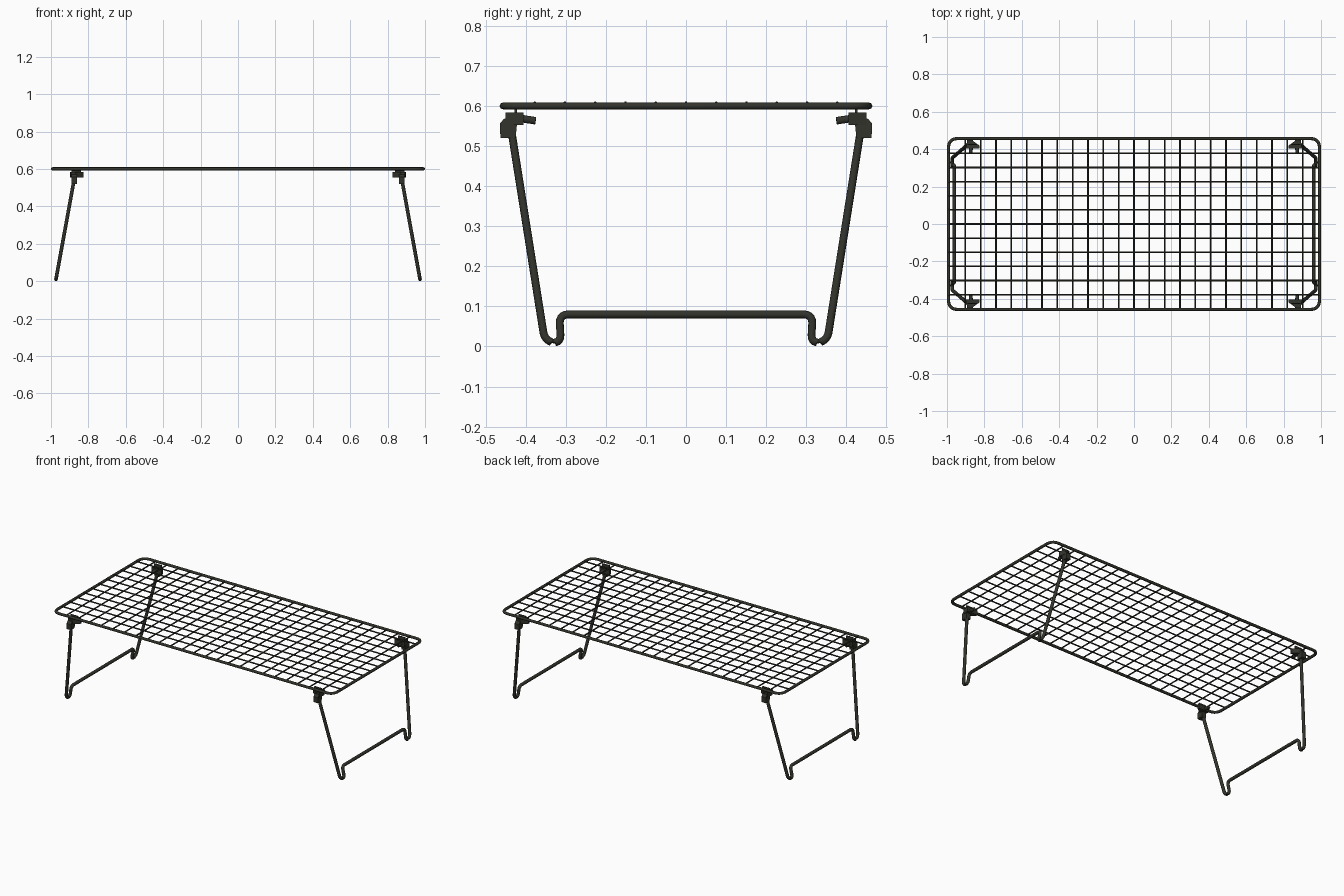
import bpy, bmesh, math
from mathutils import Vector

if "Cube" in bpy.data.objects:
    bpy.data.objects.remove(bpy.data.objects["Cube"])

metal = bpy.data.materials.new("dark_metal")
metal.diffuse_color = (0.033, 0.033, 0.025, 1)
metal.use_nodes = True
metal.node_tree.nodes["Principled BSDF"].inputs["Base Color"].default_value = metal.diffuse_color


def finish(ob, smooth=True):
    ob.data.materials.clear()
    ob.data.materials.append(metal)
    for p in ob.data.polygons:
        p.use_smooth = smooth
    return ob


def rounded(points, closed=False, steps=5):
    """Replace corners (x, y, z, radius) with smooth bends."""
    out, n = [], len(points)
    for i, p in enumerate(points):
        c, r = Vector(p[:3]), p[3]
        if r == 0 or (not closed and i in (0, n - 1)):
            out.append(c)
            continue
        a = c + (Vector(points[i - 1][:3]) - c).normalized() * r
        b = c + (Vector(points[(i + 1) % n][:3]) - c).normalized() * r
        for k in range(steps + 1):
            t = k / steps
            w = 0.85 * 2 * t * (1 - t)
            s = (1 - t) ** 2 + w + t * t
            out.append((a * (1 - t) ** 2 + c * w + b * t * t) / s)
    return out


def tube(name, paths, radius, closed=False, sides=8):
    """Sweep a round wire along each path."""
    cu = bpy.data.curves.new(name, 'CURVE')
    cu.dimensions = '3D'
    cu.bevel_depth = radius
    cu.bevel_resolution = sides // 2 - 2
    cu.use_fill_caps = True
    for path in paths:
        sp = cu.splines.new('POLY')
        sp.points.add(len(path) - 1)
        for q, p in zip(sp.points, path):
            q.co = (*p, 1)
        sp.use_cyclic_u = closed
    tmp = bpy.data.objects.new(name, cu)
    bpy.context.collection.objects.link(tmp)
    mesh = bpy.data.meshes.new_from_object(
        tmp.evaluated_get(bpy.context.evaluated_depsgraph_get()))
    bpy.data.objects.remove(tmp)
    ob = bpy.data.objects.new(name, mesh)
    bpy.context.collection.objects.link(ob)
    return finish(ob)


def prism(bm, outline, offset):
    """Extrude a flat outline by an offset vector."""
    face = bm.faces.new([bm.verts.new(p) for p in outline])
    ext = bmesh.ops.extrude_face_region(bm, geom=[face])
    bmesh.ops.translate(bm, vec=offset,
                        verts=[v for v in ext['geom'] if isinstance(v, bmesh.types.BMVert)])


# Outer rim
X, Y, Z = 0.9915, 0.4565, 0.60
tube("rim", [rounded([(sx * X, sy * Y, Z, 0.045) for sx, sy in
                      ((-1, -1), (1, -1), (1, 1), (-1, 1))], True)], 0.0085, True)

# Grid wires, the long ones lying over the short ones
tube("cross_wires", [[(i * 0.082, -Y, Z), (i * 0.082, Y, Z)]
                     for i in range(-11, 12)], 0.0042, sides=6)
tube("long_wires", [[(-X, i * 0.0755, 0.607), (X, i * 0.0755, 0.607)]
                    for i in range(-5, 6)], 0.0042, sides=6)


# Folding legs: pivot pin, splayed post, hooked foot, crossbar
def leg_x(z):
    return 0.975 - 0.182 * z


half = [(0.375, 0.563, 0), (0.441, 0.573, 0.02), (0.352, 0.012, 0.024),
        (0.312, 0.008, 0.021), (0.316, 0.08, 0.022)]
for side, s in (("left", -1), ("right", 1)):
    pts = [(s * leg_x(z), y, z, r) for y, z, r in half]
    pts += [(x, -y, z, r) for x, y, z, r in reversed(pts)]
    tube(side + "_leg", [rounded(pts)], 0.0098, sides=10)

# Hinge brackets at the four corners
for xn, sx in (("left", -1), ("right", 1)):
    for yn, sy in (("front", -1), ("back", 1)):
        bm = bmesh.new()
        # Sleeve around the post
        prism(bm, [(sx * 0.861, sy * y, z) for y, z in
                   ((0.463, 0.52), (0.464, 0.556), (0.455, 0.567), (0.428, 0.581),
                    (0.420, 0.57), (0.425, 0.52))], (sx * 0.030, 0, 0))
        # Pointed wing under the grid
        prism(bm, [(sx * x, sy * y, 0.553) for x, y in
                   ((0.825, 0.405), (0.825, 0.418), (0.868, 0.450),
                    (0.892, 0.450), (0.898, 0.405))], (0, 0, 0.03))
        # Tab reaching the grid
        prism(bm, [(sx * x, sy * 0.422, z) for x, z in
                   ((0.84, 0.57), (0.89, 0.57), (0.89, 0.602), (0.84, 0.602))],
              (0, sy * 0.006, 0))
        bmesh.ops.recalc_face_normals(bm, faces=bm.faces)
        name = f"{yn}_{xn}_bracket"
        me = bpy.data.meshes.new(name)
        bm.to_mesh(me)
        bm.free()
        ob = bpy.data.objects.new(name, me)
        bpy.context.collection.objects.link(ob)
        finish(ob, False)
